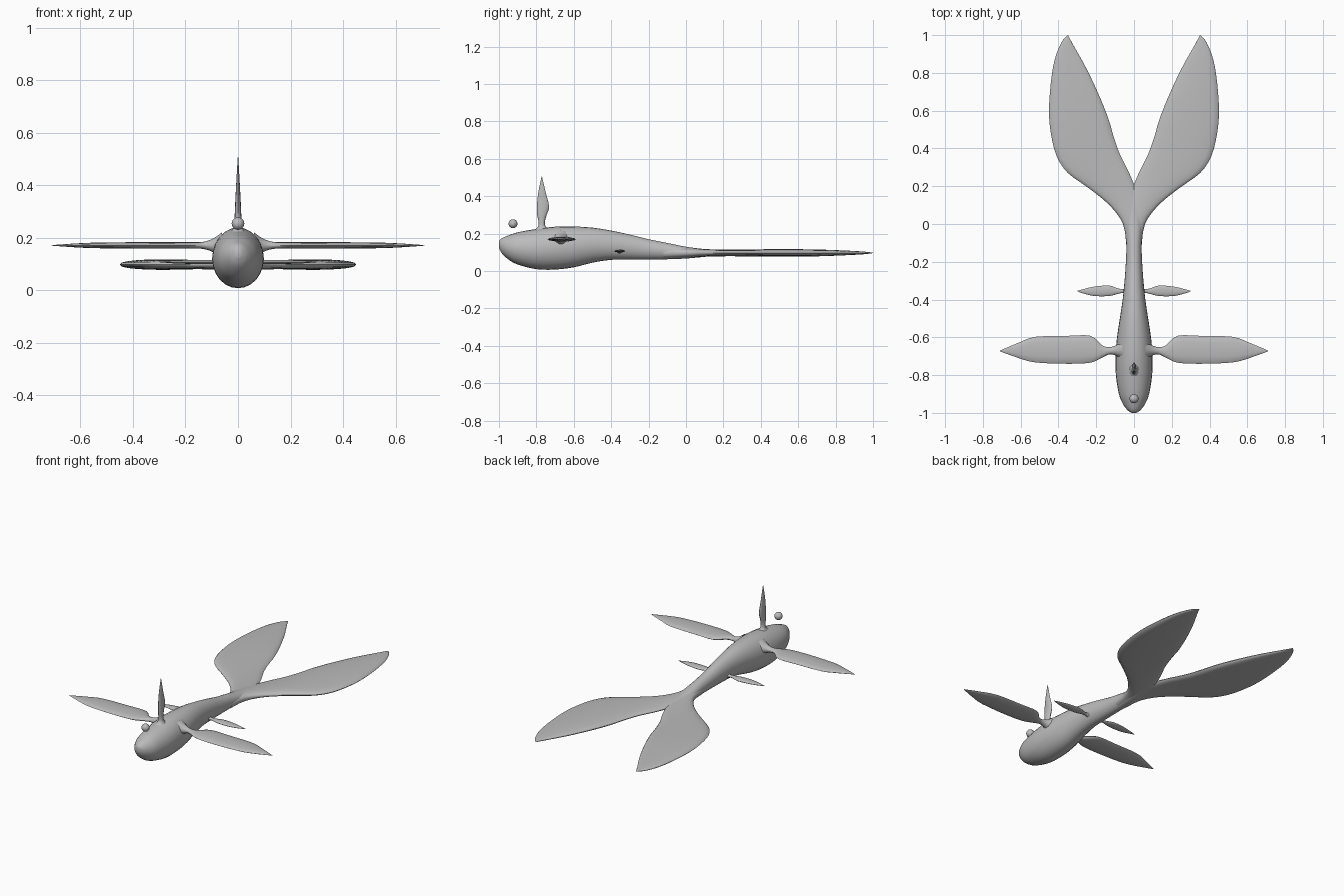
import bpy, bmesh, math
from mathutils import Vector

if "Cube" in bpy.data.objects:
    bpy.data.objects.remove(bpy.data.objects["Cube"])

grey = bpy.data.materials.new("soft_grey")
grey.diffuse_color = (0.5, 0.5, 0.5, 1)
grey.use_nodes = True
grey.node_tree.nodes["Principled BSDF"].inputs["Base Color"].default_value = grey.diffuse_color


def spline(a, b, c, d, t):
    # Catmull-Rom interpolation between b and c
    return 0.5 * (2 * b + (c - a) * t + (2 * a - 5 * b + 4 * c - d) * t * t
                  + (3 * b - a - 3 * c + d) * t ** 3)


def loft(name, stations, normal, sides=20, power=1.0, steps=3, mirror=False):
    """Skin of oval sections, each given as (edge point, other edge point, half thickness)."""
    rows = [(Vector(p), Vector(q), t) for p, q, t in stations]
    n = Vector(normal)
    dense = []
    for i in range(len(rows) - 1):
        four = [rows[max(0, min(len(rows) - 1, i + k))] for k in (-1, 0, 1, 2)]
        for s in range(steps):
            dense.append([spline(*[f[k] for f in four], s / steps) for k in range(3)])
    dense.append(rows[-1])
    bm = bmesh.new()
    rings = []
    for p, q, t in dense:
        mid, half = (p + q) / 2, (q - p) / 2
        ring = []
        for j in range(sides):
            a = 2 * math.pi * j / sides
            s = math.copysign(abs(math.sin(a)) ** power, math.sin(a))
            ring.append(bm.verts.new(mid + half * math.cos(a) + n * max(t, 0.0005) * s))
        rings.append(ring)
    for r0, r1 in zip(rings, rings[1:]):
        for j in range(sides):
            k = (j + 1) % sides
            bm.faces.new((r0[j], r0[k], r1[k], r1[j]))
    bm.faces.new(rings[0])
    bm.faces.new(rings[-1])
    bmesh.ops.recalc_face_normals(bm, faces=bm.faces)
    me = bpy.data.meshes.new(name)
    bm.to_mesh(me)
    bm.free()
    ob = bpy.data.objects.new(name, me)
    bpy.context.collection.objects.link(ob)
    if mirror:
        m = ob.modifiers.new("mirror", 'MIRROR')
        m.use_axis[0] = True
        m.use_mirror_merge = False
    finish(ob)
    return ob


def finish(ob):
    ob.data.materials.append(grey)
    bpy.ops.object.select_all(action='DESELECT')
    ob.select_set(True)
    bpy.context.view_layer.objects.active = ob
    bpy.ops.object.shade_smooth_by_angle(angle=math.radians(50))


# Body: y, bottom, top, half width
body = [(-1.0, .125, .16, .012), (-.985, .095, .175, .035), (-.95, .062, .19, .06),
        (-.9, .035, .207, .08), (-.8, .01, .225, .096), (-.7, .008, .237, .098),
        (-.6, .02, .238, .09), (-.5, .045, .232, .075), (-.4, .06, .216, .06),
        (-.3, .062, .195, .05), (-.2, .062, .17, .043), (-.1, .063, .15, .04),
        (0, .067, .13, .045), (.1, .076, .117, .045), (.18, .085, .108, .01)]
loft("body", [((-w, y, (b + t) / 2), (w, y, (b + t) / 2), (t - b) / 2)
              for y, b, t, w in body], (0, 0, 1), sides=24)

# Forked tail lobes: outer x, y, inner x, y, half thickness
tail = [(.04, -.12, -.035, -.12, .03), (.058, 0, -.045, .02, .026), (.13, .1, -.035, .12, .02),
        (.24, .19, 0, .21, .018), (.35, .27, .03, .28, .018), (.41, .36, .075, .37, .019),
        (.44, .48, .11, .47, .02), (.45, .6, .133, .55, .02), (.44, .75, .18, .67, .018),
        (.42, .87, .25, .82, .013), (.385, .96, .32, .945, .007), (.352, 1.0, .348, .998, .001)]
loft("tail_lobes", [((a, b, .097), (c, d, .097), t) for a, b, c, d, t in tail],
     (0, 0, 1), power=.8, mirror=True)

# Side fins: x, front y, rear y, half thickness
front_fin = [(.06, -.72, -.62, .05), (.095, -.697, -.642, .026), (.13, -.69, -.652, .014),
             (.17, -.708, -.642, .012), (.23, -.734, -.592, .0125), (.35, -.74, -.592, .0125),
             (.52, -.733, -.597, .011), (.61, -.71, -.628, .008), (.71, -.674, -.67, .001)]
rear_fin = [(.03, -.385, -.33, .02), (.055, -.366, -.344, .009), (.085, -.37, -.341, .007),
            (.13, -.381, -.326, .008), (.2, -.382, -.33, .007), (.25, -.373, -.34, .005),
            (.3, -.357, -.354, .001)]
for name, fin, z in (("front_fins", front_fin, .17), ("rear_fins", rear_fin, .107)):
    loft(name, [((x, a, z), (x, b, z), t) for x, a, b, t in fin],
         (0, 0, 1), sides=12, mirror=True)

# Upright stalk fin: z, front y, rear y, half thickness
stalk = [(.215, -.82, -.72, .035), (.235, -.793, -.748, .018), (.26, -.788, -.755, .014),
         (.3, -.796, -.745, .012), (.345, -.797, -.732, .01), (.42, -.79, -.75, .006),
         (.505, -.772, -.77, .001)]
loft("stalk_fin", [((0, a, z), (0, b, z), t) for z, a, b, t in stalk], (1, 0, 0), sides=12)

# Floating lure ball
bpy.ops.mesh.primitive_uv_sphere_add(segments=20, ring_count=12, radius=.024,
                                     location=(0, -.925, .253))
ball = bpy.context.object
ball.name = "lure_ball"
finish(ball)
